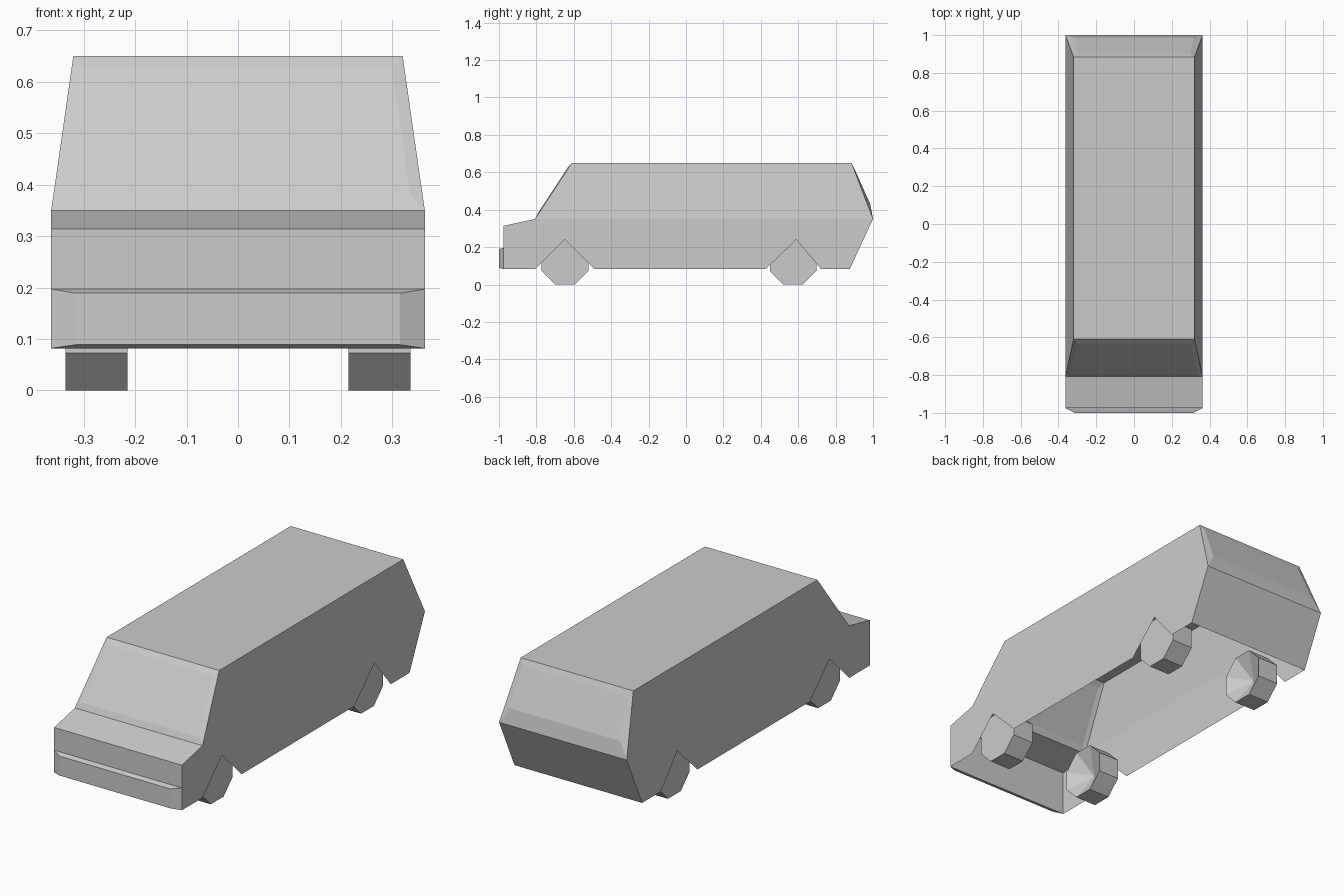
import bpy, bmesh, math

if "Cube" in bpy.data.objects:
    bpy.data.objects.remove(bpy.data.objects["Cube"])


def finish(name, bm):
    bmesh.ops.remove_doubles(bm, verts=bm.verts, dist=0.0005)
    bmesh.ops.recalc_face_normals(bm, faces=bm.faces)
    me = bpy.data.meshes.new(name)
    bm.to_mesh(me)
    bm.free()
    ob = bpy.data.objects.new(name, me)
    bpy.context.collection.objects.link(ob)
    return ob


def face(bm, pts):
    return bm.faces.new([bm.verts.new(p) for p in pts])


def frustum(bm, outer, inner):
    """Raised panel: inner quad joined to an outer quad."""
    face(bm, inner)
    for i in range(4):
        j = (i + 1) % 4
        face(bm, (outer[i], outer[j], inner[j], inner[i]))


def quad(w0, y0, z0, w1, y1, z1):
    return [(-w0, y0, z0), (w0, y0, z0), (w1, y1, z1), (-w1, y1, z1)]


W, R = 0.363, 0.32      # half widths at waist and roof
B, T = 0.082, 0.65      # sill and roof heights

# Body shell, open underneath
bm = bmesh.new()
lower = [(-0.975, B), (-0.807, B), (-0.648, 0.24), (-0.489, B),
         (0.425, B), (0.59, 0.24), (0.722, B), (0.875, B),
         (1.0, 0.35), (-0.807, 0.35), (-0.975, 0.314)]
for s in (-1, 1):
    face(bm, [(s * W, y, z) for y, z in lower])
    face(bm, [(s * W, -0.807, 0.35), (s * W, 1.0, 0.35),
              (s * R, 0.885, T), (s * R, -0.61, T)])
face(bm, quad(W, -0.975, B, W, -0.975, 0.314))       # nose
face(bm, quad(W, -0.975, 0.314, W, -0.807, 0.35))    # bonnet
face(bm, quad(R, -0.61, T, R, 0.885, T))             # roof
face(bm, quad(W, 1.0, 0.35, W, 0.875, B))            # lower tail
# slightly bulged windscreen and rear window
frustum(bm, quad(W, -0.807, 0.35, R, -0.61, T),
        quad(0.335, -0.793, 0.38, 0.30, -0.632, 0.625))
frustum(bm, quad(W, 1.0, 0.35, R, 0.885, T),
        quad(0.315, 0.985, 0.43, 0.30, 0.90, 0.62))
finish("van_body", bm)

# Front bumper with chamfered rim
bm = bmesh.new()
frustum(bm, quad(W, -0.975, B, W, -0.975, 0.197),
        quad(0.315, -1.0, 0.089, 0.315, -1.0, 0.189))
finish("front_bumper", bm)

# Eight-sided wheels, dished on the inner side
for label, y in (("front", -0.647), ("rear", 0.573)):
    for side, s in (("left", -1), ("right", 1)):
        bm = bmesh.new()
        rad = 0.125 / math.cos(math.pi / 8)
        ring = [(y + rad * math.cos((i + 0.5) * math.pi / 4),
                 0.125 + rad * math.sin((i + 0.5) * math.pi / 4)) for i in range(8)]
        out = [(s * 0.335, *p) for p in ring]
        inn = [(s * 0.215, *p) for p in ring]
        face(bm, out)
        for i in range(8):
            j = (i + 1) % 8
            face(bm, (out[i], out[j], inn[j], inn[i]))
            face(bm, (inn[i], inn[j], (s * 0.29, y, 0.125)))
        finish(f"{label}_{side}_wheel", bm)
